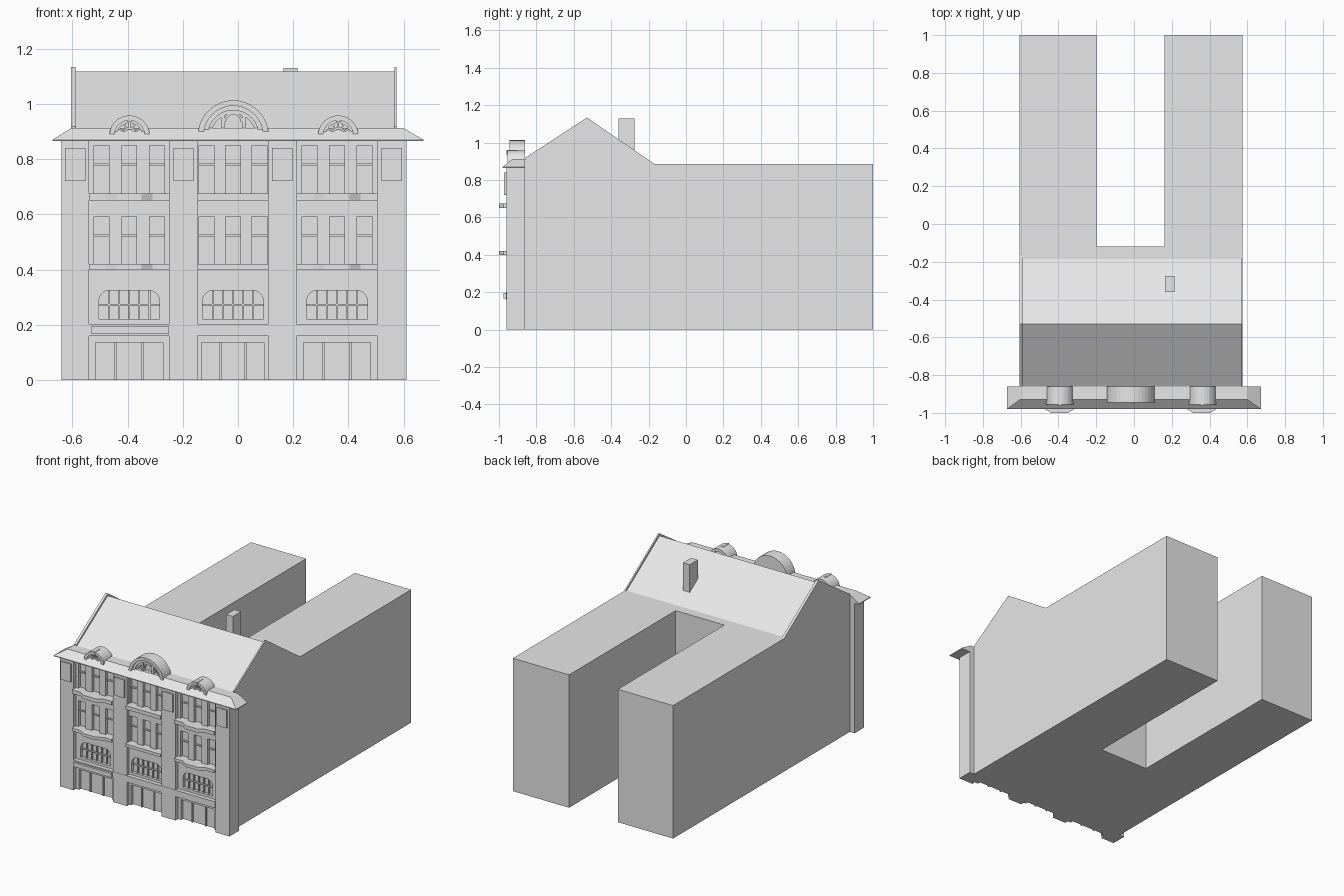
import bpy, bmesh, math
from mathutils import Vector

if "Cube" in bpy.data.objects:
    bpy.data.objects.remove(bpy.data.objects["Cube"], do_unlink=True)

stone = bpy.data.materials.new("pale_grey_stone")
stone.use_nodes = True
stone.diffuse_color = (0.8, 0.8, 0.8, 1)
stone.node_tree.nodes["Principled BSDF"].inputs["Base Color"].default_value = (0.8, 0.8, 0.8, 1)


def finish(name, bm):
    bmesh.ops.recalc_face_normals(bm, faces=bm.faces)
    mesh = bpy.data.meshes.new(name)
    bm.to_mesh(mesh)
    bm.free()
    mesh.materials.append(stone)
    ob = bpy.data.objects.new(name, mesh)
    bpy.context.collection.objects.link(ob)
    return ob


def add_prism(bm, points, axis, a, b):
    """Extrude a 2D outline along an axis from a to b."""
    def place(p, t):
        q = list(p)
        q.insert("xyz".index(axis), t)
        return q
    face = bm.faces.new([bm.verts.new(place(p, a)) for p in points])
    out = bmesh.ops.extrude_face_region(bm, geom=[face])["geom"]
    step = Vector(place((0, 0), b - a))
    bmesh.ops.translate(bm, vec=step, verts=[v for v in out if isinstance(v, bmesh.types.BMVert)])


def prism(name, points, axis, a, b):
    bm = bmesh.new()
    add_prism(bm, points, axis, a, b)
    return finish(name, bm)


def add_box(bm, x0, x1, y0, y1, z0, z1):
    add_prism(bm, [(x0, z0), (x1, z0), (x1, z1), (x0, z1)], "y", y0, y1)


def box(name, *size):
    bm = bmesh.new()
    add_box(bm, *size)
    return finish(name, bm)


def arc(cx, cz, r, n=20):
    return [(cx + r * math.cos(math.pi * i / n), cz + r * math.sin(math.pi * i / n))
            for i in range(n + 1)]


def arch_ring(name, cx, cz, r_out, r_in, y0, y1):
    prism(name, arc(cx, cz, r_out) + arc(cx, cz, r_in)[::-1], "y", y0, y1)


LEFT, RIGHT, REAR, FRONT = -0.605, 0.575, -0.86, -0.96
EAVE, RIDGE_Y, RIDGE_Z = 0.885, -0.53, 1.118
WALL = -0.935
BAYS = [(-0.54, -0.248), (-0.147, 0.11), (0.212, 0.505)]
PIERS = [(-0.64, -0.54), (-0.248, -0.147), (0.11, 0.212), (0.505, 0.61)]

# U-shaped body with two rear wings
prism("main_body", [(LEFT, REAR), (RIGHT, REAR), (RIGHT, 1), (0.161, 1), (0.161, -0.12),
                    (-0.198, -0.12), (-0.198, 1), (LEFT, 1)], "z", 0, EAVE)

# Pitched roof, gable copings and chimney
prism("pitched_roof", [(REAR, EAVE), (-0.185, EAVE), (RIDGE_Y, RIDGE_Z), (REAR, 0.905)],
      "x", LEFT, RIGHT)
for name, a, b in (("right_gable_coping", LEFT, -0.588), ("left_gable_coping", 0.566, RIGHT)):
    prism(name, [(REAR, EAVE), (-0.167, EAVE), (RIDGE_Y, 1.134), (REAR, 0.918)], "x", a, b)
box("chimney", 0.165, 0.215, -0.36, -0.275, 0.9, 1.13)


# Front wall with recessed openings
def window_spans(bay):
    mid = sum(bay) / 2
    pitch = 0.1 if bay[1] - bay[0] > 0.27 else 0.096
    return [(mid + k * pitch - 0.027, mid + k * pitch + 0.027) for k in (-1, 0, 1)]


def rounded_opening(x0, x1, z0, z1, r=0.04, n=6):
    pts = [(x0, z0), (x1, z0)]
    for cx, start in ((x1 - r, 0), (x0 + r, math.pi / 2)):
        for i in range(n + 1):
            t = start + math.pi / 2 * i / n
            pts.append((cx + r * math.cos(t), z1 - r + r * math.sin(t)))
    return pts


wall = box("front_wall", -0.6, 0.57, WALL, REAR, 0, 0.87)
cut = bmesh.new()
bars = bmesh.new()
for bay in BAYS:
    mid = sum(bay) / 2
    half = min(0.122, (bay[1] - bay[0]) / 2 - 0.015)
    for x0, x1 in window_spans(bay):
        for z0, z1 in ((0.42, 0.593), (0.675, 0.85)):
            add_box(cut, x0, x1, WALL - 0.02, WALL + 0.02, z0, z1)
            zm = z0 + 0.6 * (z1 - z0)
            add_box(bars, x0, x1, WALL + 0.01, WALL + 0.022, zm - 0.004, zm + 0.004)
    # Wide first-floor window and its glazing bars
    w = min(half, 0.11)
    add_prism(cut, rounded_opening(mid - w, mid + w, 0.22, 0.325), "y", WALL - 0.02, WALL + 0.02)
    for k in range(1, 6):
        x = mid - w + 2 * w * k / 6
        add_box(bars, x - 0.003, x + 0.003, WALL + 0.008, WALL + 0.022, 0.22, 0.325)
    add_box(bars, mid - w, mid + w, WALL + 0.008, WALL + 0.022, 0.27, 0.276)
    # Street-level doorway and its posts
    add_box(cut, mid - half, mid + half, WALL - 0.02, WALL + 0.02, -0.02, 0.135)
    for k in (-0.4, 0.4):
        add_box(bars, mid + k * half - 0.004, mid + k * half + 0.004, WALL + 0.01, WALL + 0.022, 0, 0.135)
cutter = finish("opening_cutter", cut)
finish("glazing_bars", bars)
cutter.hide_render = True
mod = wall.modifiers.new("openings", "BOOLEAN")
mod.operation, mod.solver, mod.object = "DIFFERENCE", "EXACT", cutter
bpy.context.view_layer.objects.active = wall
bpy.ops.object.modifier_apply(modifier=mod.name)
bpy.data.objects.remove(cutter, do_unlink=True)

# Piers with raised panels
for i, (x0, x1) in enumerate(PIERS):
    box(f"pier_{i + 1}", x0, x1, FRONT, REAR, 0, 0.87)
    m = (x0 + x1) / 2
    box(f"pier_panel_{i + 1}", m - 0.037, m + 0.037, -0.972, FRONT, 0.72, 0.84)

# Shop fascia, sign board and balcony ledges
box("shop_fascia", -0.54, 0.505, FRONT - 0.002, WALL, 0.16, 0.203)
box("sign_board", -0.53, -0.25, -0.975, FRONT, 0.166, 0.195)
for i, bay in enumerate(BAYS):
    m = sum(bay) / 2
    for level, z0, z1 in (("lower", 0.4, 0.42), ("upper", 0.65, 0.675)):
        front = -0.975
        outline = [(bay[0], WALL), (bay[0], front), (m - 0.085, front), (m - 0.045, -1),
                   (m + 0.045, -1), (m + 0.085, front), (bay[1], front), (bay[1], WALL)]
        if i == 1:
            outline = [p for p in outline if p[1] != -1]
        prism(f"{level}_ledge_{i + 1}", outline, "z", z0, z1)

# Sloping cornice
bm = bmesh.new()
rings = []
for x0, x1, y0, z in ((-0.672, 0.672, -0.98, 0.865), (-0.672, 0.672, -0.98, 0.87),
                      (-0.605, 0.6, -0.93, 0.912)):
    rings.append([bm.verts.new((x, y, z)) for x, y in ((x0, y0), (x1, y0), (x1, REAR), (x0, REAR))])
bm.faces.new(rings[0])
bm.faces.new(rings[-1])
for low, high in zip(rings, rings[1:]):
    for k in range(4):
        bm.faces.new((low[k], low[k - 1], high[k - 1], high[k]))
finish("cornice", bm)

# Large central arched dormer with stepped rings and mullions
CX, CZ = -0.017, 0.885
prism("central_dormer", arc(CX, CZ, 0.1), "y", -0.905, REAR)
for i, (r_out, r_in, y) in enumerate(((0.128, 0.108, -0.945), (0.108, 0.092, -0.935), (0.092, 0.08, -0.925))):
    arch_ring(f"central_dormer_ring_{i + 1}", CX, CZ, r_out, r_in, y, REAR)
for i, x in enumerate((-0.038, 0.038)):
    box(f"central_mullion_{i + 1}", CX + x - 0.006, CX + x + 0.006, -0.93, -0.9, CZ, CZ + 0.08)
arch_ring("central_fan_arch", CX, CZ + 0.05, 0.034, 0.026, -0.925, -0.9)

# Small arched dormers with open fan bars
for side, cx in (("right", -0.393), ("left", 0.363)):
    arch_ring(f"{side}_dormer_ring", cx, CZ, 0.073, 0.055, -0.955, REAR)
    arch_ring(f"{side}_dormer_inner_ring", cx, CZ, 0.055, 0.046, -0.945, -0.925)
    arch_ring(f"{side}_dormer_hub", cx, CZ, 0.03, 0.022, -0.945, -0.925)
    box(f"{side}_dormer_keystone", cx - 0.008, cx + 0.008, -0.96, -0.9, 0.935, 0.96)
    fan = bmesh.new()
    for deg in (35, 65, 90, 115, 145):
        t = math.radians(deg)
        d, n = Vector((math.cos(t), math.sin(t))), Vector((-math.sin(t), math.cos(t))) * 0.003
        c = Vector((cx, CZ))
        add_prism(fan, [c + d * 0.025 - n, c + d * 0.05 - n, c + d * 0.05 + n, c + d * 0.025 + n],
                  "y", -0.942, -0.928)
    finish(f"{side}_dormer_fan", fan)
